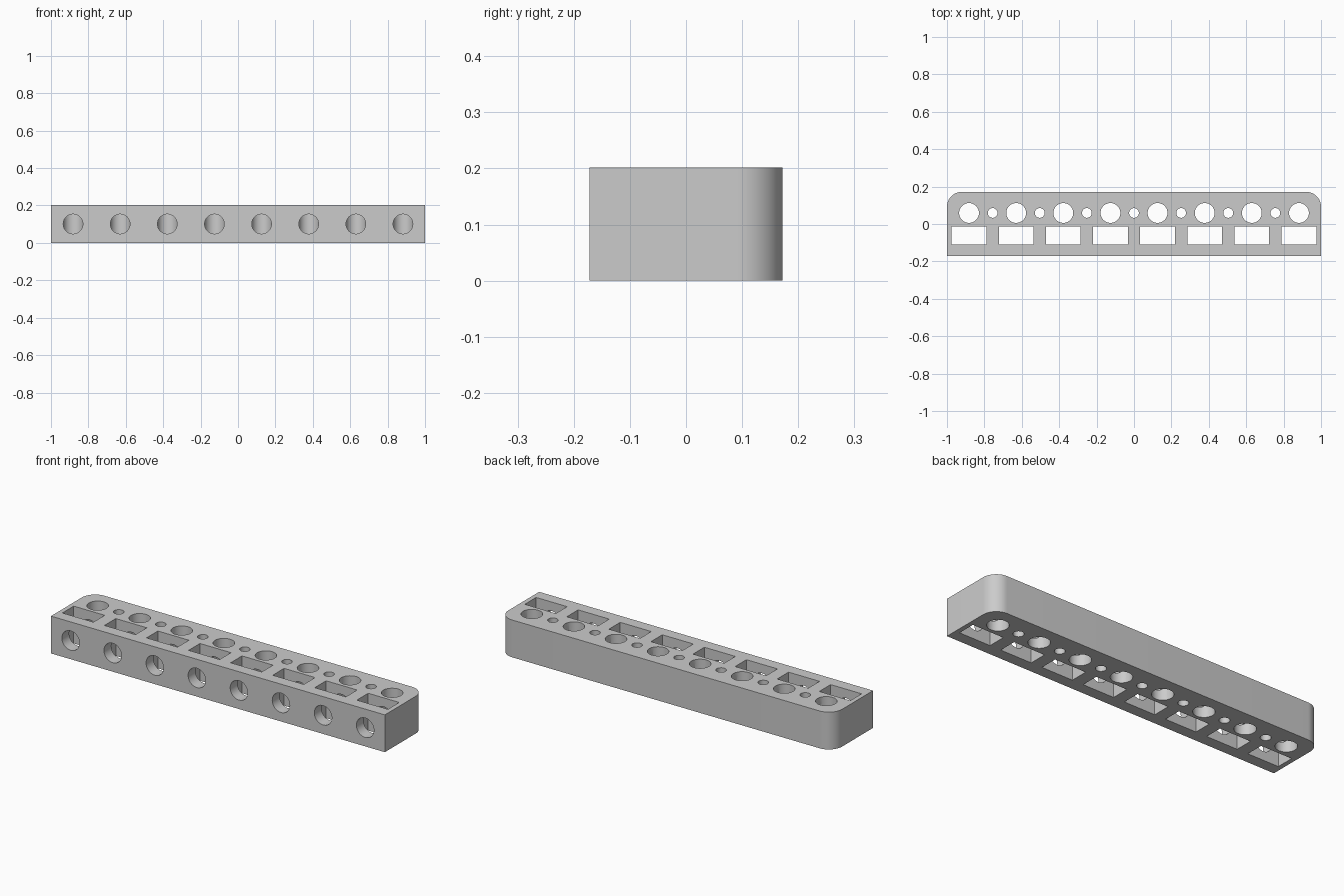
import bpy, bmesh, math
from mathutils import Matrix, Vector

if "Cube" in bpy.data.objects:
    bpy.data.objects.remove(bpy.data.objects["Cube"], do_unlink=True)

HEIGHT = 0.202
HALF_DEPTH = 0.172
PITCH = 0.252
HOLE_Y = 0.059
stations = [(i - 3.5) * PITCH for i in range(8)]

grey = bpy.data.materials.new("plain grey")
grey.use_nodes = True
colour = (0.6, 0.6, 0.6, 1)
grey.diffuse_color = colour
grey.node_tree.nodes["Principled BSDF"].inputs["Base Color"].default_value = colour


def add_box(bm, low, high):
    low, high = Vector(low), Vector(high)
    size = Matrix.Diagonal((*(high - low), 1))
    return bmesh.ops.create_cube(bm, size=1, matrix=Matrix.Translation((low + high) / 2) @ size)


def add_cylinder(bm, centre, radius, length, along_y=False):
    turn = Matrix.Rotation(math.pi / 2, 4, "X") if along_y else Matrix()
    bmesh.ops.create_cone(bm, cap_ends=True, segments=48, radius1=radius, radius2=radius,
                          depth=length, matrix=Matrix.Translation(centre) @ turn)


def make_object(name, bm):
    mesh = bpy.data.meshes.new(name)
    bm.to_mesh(mesh)
    bm.free()
    mesh.materials.append(grey)
    obj = bpy.data.objects.new(name, mesh)
    bpy.context.collection.objects.link(obj)
    return obj


# Bar with its two back corners rounded
bm = bmesh.new()
add_box(bm, (-1, -HALF_DEPTH, 0), (1, HALF_DEPTH, HEIGHT))
corners = [e for e in bm.edges if all(v.co.y > 0 for v in e.verts)
           and abs(e.verts[0].co.z - e.verts[1].co.z) > 0.1]
bmesh.ops.bevel(bm, geom=corners, offset=0.08, segments=14, profile=0.5, affect="EDGES")
bar = make_object("drilled_bar", bm)

# Upright holes: large ones at each station, small ones between
bm = bmesh.new()
for x in stations:
    add_cylinder(bm, (x, HOLE_Y, HEIGHT / 2), 0.053, 0.5)
for x in stations[:-1]:
    add_cylinder(bm, (x + PITCH / 2, HOLE_Y, HEIGHT / 2), 0.026, 0.5)
upright_cutter = make_object("upright_hole_cutter", bm)

# Rectangular slots
bm = bmesh.new()
for x in stations:
    add_box(bm, (x - 0.093, -0.11, -0.1), (x + 0.093, -0.013, HEIGHT + 0.1))
slot_cutter = make_object("slot_cutter", bm)

# Front holes running through the slots into the large upright holes
bm = bmesh.new()
for x in stations:
    add_cylinder(bm, (x, (HOLE_Y - 0.3) / 2, HEIGHT / 2), 0.0525, HOLE_Y + 0.3, along_y=True)
front_cutter = make_object("front_hole_cutter", bm)

# Cut everything and drop the cutters
bpy.context.view_layer.objects.active = bar
bar.select_set(True)
for cutter in (upright_cutter, slot_cutter, front_cutter):
    cutter.hide_render = True
    mod = bar.modifiers.new(cutter.name, "BOOLEAN")
    mod.operation = "DIFFERENCE"
    mod.solver = "EXACT"
    mod.object = cutter
    bpy.ops.object.modifier_apply(modifier=mod.name)
    bpy.data.objects.remove(cutter, do_unlink=True)

bpy.ops.object.shade_smooth_by_angle(angle=math.radians(30))
